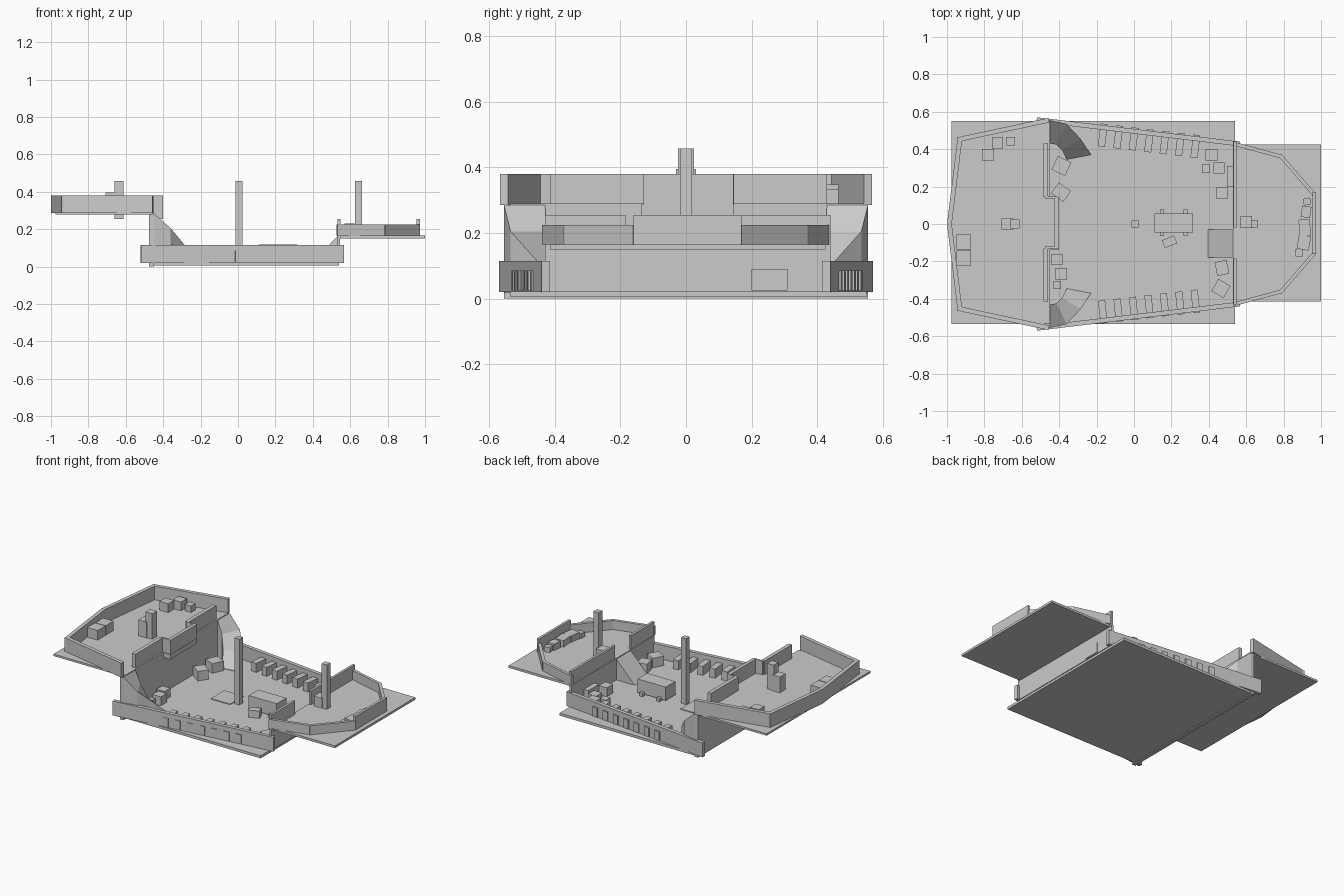
import bpy, bmesh, math
from mathutils import Vector


def make(name, verts, faces):
    me = bpy.data.meshes.new(name)
    bm = bmesh.new()
    vs = [bm.verts.new(v) for v in verts]
    for f in faces:
        bm.faces.new([vs[i] for i in f])
    bmesh.ops.recalc_face_normals(bm, faces=bm.faces)
    bm.to_mesh(me)
    bm.free()
    ob = bpy.data.objects.new(name, me)
    bpy.context.collection.objects.link(ob)
    return ob


BOX = [(0, 1, 3, 2), (4, 6, 7, 5), (0, 4, 5, 1), (2, 3, 7, 6), (0, 2, 6, 4), (1, 5, 7, 3)]


def box(name, x0, x1, y0, y1, z0, z1, rot=0):
    c = Vector(((x0 + x1) / 2, (y0 + y1) / 2, z0))
    vs = [Vector((x, y, z)) - c for x in (x0, x1) for y in (y0, y1) for z in (z0, z1)]
    ob = make(name, vs, BOX)
    ob.location = c
    ob.rotation_euler.z = math.radians(rot)
    return ob


def crate(name, x, y, sx, sy, z, h, rot=0):
    return box(name, x - sx / 2, x + sx / 2, y - sy / 2, y + sy / 2, z, z + h, rot)


def wall(name, a, b, t, z0, z1):
    # upright board between two plan points
    a, b = Vector(a), Vector(b)
    d = b - a
    return crate(name, (a.x + b.x) / 2, (a.y + b.y) / 2, d.length, t, z0, z1 - z0,
                 math.degrees(math.atan2(d.y, d.x)))


# deck slabs
box("main_deck", -0.47, 0.54, -0.535, 0.55, 0.005, 0.022)
box("stern_deck", -0.975, -0.45, -0.535, 0.55, 0.277, 0.29)
box("bow_deck", 0.53, 1.0, -0.415, 0.425, 0.15, 0.165)

# bulkheads between deck levels
box("stern_bulkhead", -0.475, -0.45, -0.43, 0.43, 0.0, 0.285)
for s in (-1, 1):
    box("stern_bulkhead_side", -0.475, -0.45, *sorted((s * 0.42, s * 0.555)), 0.0, 0.28)
box("bow_bulkhead", 0.53, 0.545, -0.43, 0.44, 0.02, 0.16)

# stern balcony and stern inner rails
box("balcony_floor", -0.46, -0.40, -0.135, 0.145, 0.255, 0.287)
box("balcony_rail", -0.425, -0.402, -0.13, 0.145, 0.285, 0.38)
box("stern_front_rail", -0.485, -0.46, 0.145, 0.43, 0.285, 0.38)
box("stern_front_rail", -0.485, -0.46, -0.415, -0.13, 0.285, 0.38)
for y in (-0.13, 0.137):
    box("balcony_side", -0.475, -0.41, y, y + 0.01, 0.285, 0.38)

# outer rails on all three levels
for s in (-1, 1):
    wall("main_rail", (-0.52, s * 0.558), (0.565, s * 0.428), 0.025, 0.02, 0.115)
    wall("stern_rail", (-0.455, s * 0.555), (-0.925, s * 0.455), 0.025, 0.285, 0.38)
    wall("stern_back_rail", (-0.93, s * 0.465), (-0.987, 0), 0.025, 0.285, 0.38)
    wall("bow_rail", (0.53, s * 0.43), (0.79, s * 0.36), 0.02, 0.165, 0.225)
    wall("bow_rail_angled", (0.78, s * 0.368), (0.965, s * 0.155), 0.02, 0.165, 0.225)
box("bow_tip_rail", 0.955, 0.972, -0.16, 0.17, 0.165, 0.255)
box("bow_back_rail", 0.532, 0.548, -0.02, 0.44, 0.15, 0.255)
box("bow_back_rail", 0.532, 0.548, -0.43, -0.185, 0.15, 0.255)

# curved stair ramps, one each side
outer = [(-0.45, 0.555), (-0.36, 0.535), (-0.285, 0.455), (-0.23, 0.37)]
inner = [(-0.45, 0.43), (-0.415, 0.425), (-0.385, 0.395), (-0.36, 0.345)]
tops = [0.285, 0.205, 0.115, 0.025]
for s in (-1, 1):
    vs, fs = [], []
    for o, i, z in zip(outer, inner, tops):
        vs += [(o[0], s * o[1], z), (i[0], s * i[1], z),
               (i[0], s * i[1], 0.018), (o[0], s * o[1], 0.018)]
    for k in range(3):
        for j in range(4):
            a, b = k * 4 + j, k * 4 + (j + 1) % 4
            fs.append((a, b, b + 4, a + 4))
    fs += [(0, 1, 2, 3), (12, 13, 14, 15)]
    make("curved_stair", vs, fs)

# straight ramp up to the bow
prof = [(0.395, 0.02), (0.535, 0.02), (0.535, 0.165)]
make("bow_stair", [(x, y, z) for y in (-0.18, -0.03) for x, z in prof],
     [(0, 1, 2), (3, 4, 5), (0, 1, 4, 3), (1, 2, 5, 4), (2, 0, 3, 5)])

# guns pushed through the main rails
for k in range(7):
    x = -0.167 + k * 0.0825
    crate("gun", x, 0.475 - k * 0.01, 0.038, 0.122, 0.025, 0.06, -7)
    crate("gun", x, -0.47 + k * 0.0095, 0.038, 0.122, 0.025, 0.06, 6)

# masts
crate("main_mast", 0.005, 0, 0.036, 0.036, 0.02, 0.437)
crate("stern_mast", -0.635, 0, 0.048, 0.048, 0.255, 0.203)
crate("bow_mast", 0.645, 0, 0.038, 0.038, 0.16, 0.298)
crate("stern_mast_box", -0.678, 0, 0.06, 0.06, 0.285, 0.11)
crate("bow_mast_box", 0.60, 0.01, 0.06, 0.065, 0.16, 0.07)

# hatch and boat on its supports
box("hatch", -0.165, -0.025, -0.047, 0.092, 0.02, 0.027)
box("boat", 0.11, 0.315, -0.045, 0.055, 0.03, 0.119)
for x in (0.15, 0.275):
    box("boat_support", x - 0.011, x + 0.011, -0.065, 0.077, 0.02, 0.045)
box("bow_cupboard", 0.497, 0.55, 0.2, 0.31, 0.025, 0.09)

# loose cargo: x, y, width, depth, height, turn
cargo = {
    0.02: [(0.19, -0.095, 0.07, 0.045, 0.05, 22), (0.415, 0.37, 0.065, 0.06, 0.065, 0),
           (0.455, 0.30, 0.06, 0.06, 0.06, 0), (0.385, 0.295, 0.045, 0.045, 0.045, 0),
           (0.47, 0.165, 0.06, 0.065, 0.06, 0), (0.47, -0.235, 0.065, 0.075, 0.065, 12),
           (0.465, -0.345, 0.075, 0.075, 0.065, -30), (-0.388, 0.31, 0.08, 0.08, 0.065, -25),
           (-0.39, 0.17, 0.08, 0.07, 0.065, -35), (-0.413, -0.19, 0.06, 0.06, 0.06, 0),
           (-0.388, -0.265, 0.062, 0.062, 0.06, 0), (-0.41, -0.327, 0.042, 0.042, 0.045, 0)],
    0.288: [(-0.78, 0.37, 0.063, 0.06, 0.06, 0), (-0.73, 0.435, 0.06, 0.06, 0.06, 0),
            (-0.66, 0.442, 0.045, 0.045, 0.045, 0), (-0.91, -0.097, 0.077, 0.08, 0.065, 0),
            (-0.91, -0.182, 0.077, 0.08, 0.065, 0)],
    0.163: [(0.925, 0.12, 0.04, 0.035, 0.035, 10), (0.92, 0.065, 0.05, 0.06, 0.045, -8),
            (0.913, -0.02, 0.06, 0.09, 0.045, 5), (0.908, -0.1, 0.065, 0.075, 0.045, -10),
            (0.883, -0.155, 0.04, 0.04, 0.035, 0)],
}
for z, items in cargo.items():
    for x, y, sx, sy, h, r in items:
        crate("cargo_crate", x, y, sx, sy, z, h, r)

# settle on the ground plane
for ob in bpy.context.collection.objects:
    ob.location.x += 0.0
